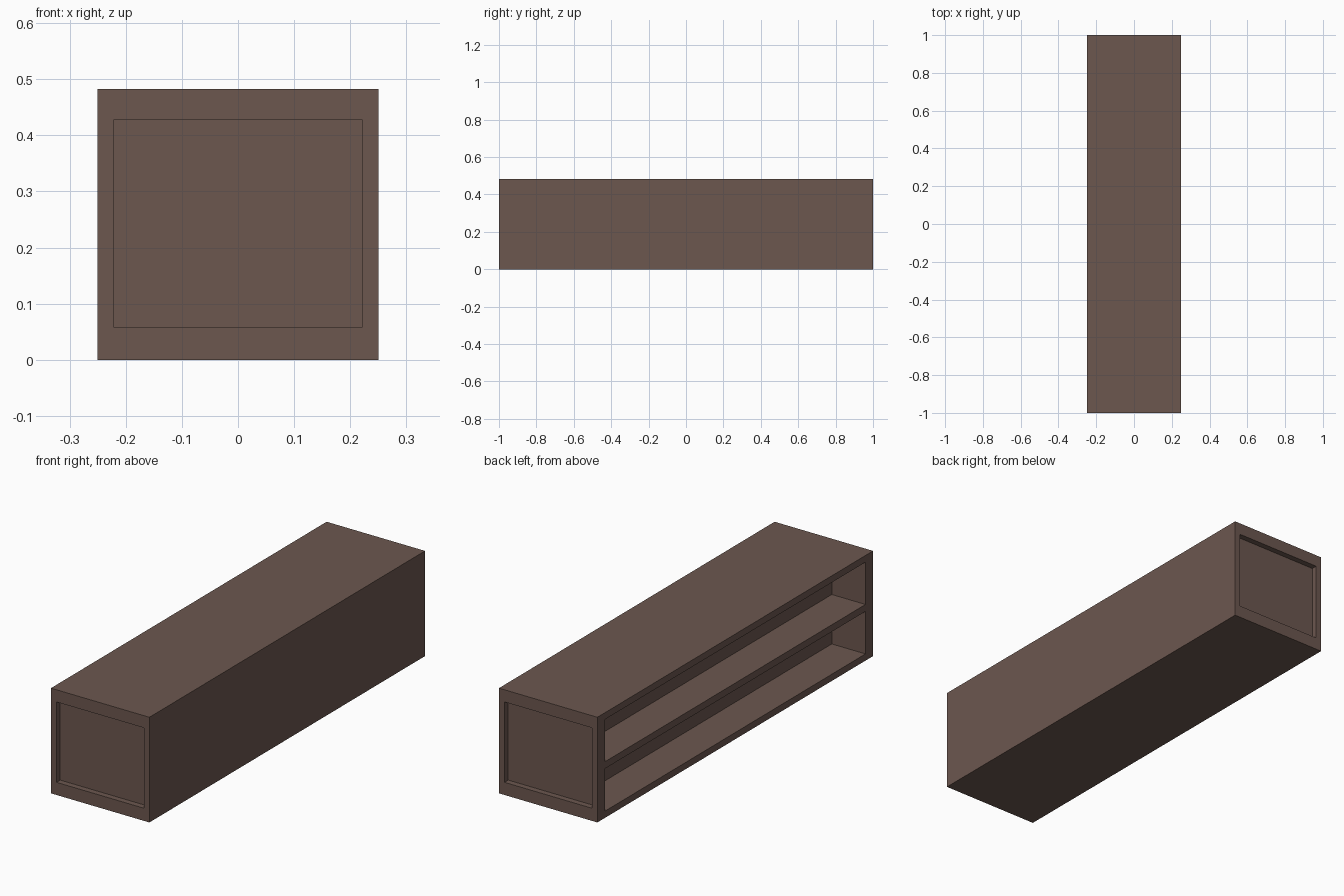
import bpy

if "Cube" in bpy.data.objects:
    bpy.data.objects.remove(bpy.data.objects["Cube"])

W, L, H = 0.25, 1.0, 0.483      # half width, half length, height

wood = bpy.data.materials.new("dark_brown_wood")
wood.diffuse_color = (0.15, 0.095, 0.078, 1)
wood.use_nodes = True
wood.node_tree.nodes["Principled BSDF"].inputs["Base Color"].default_value = wood.diffuse_color


def box(name, lo, hi):
    """Axis-aligned box between two corners."""
    bpy.ops.mesh.primitive_cube_add(size=1)
    ob = bpy.context.object
    ob.name = name
    for v in ob.data.vertices:
        v.co = [(a + b) / 2 + c * (b - a) for a, b, c in zip(lo, hi, v.co)]
    ob.data.materials.append(wood)
    return ob


def carve(target, lo, hi):
    """Cut a box-shaped recess out of the target."""
    cutter = box("recess_cutter", lo, hi)
    cutter.hide_render = True
    mod = target.modifiers.new("recess", 'BOOLEAN')
    mod.operation = 'DIFFERENCE'
    mod.solver = 'EXACT'
    mod.object = cutter
    bpy.context.view_layer.objects.active = target
    bpy.ops.object.modifier_apply(modifier=mod.name)
    bpy.data.objects.remove(cutter, do_unlink=True)


# cabinet body
cabinet = box("shelf_cabinet", (-W, -L, 0), (W, L, H))

# two long open shelves on the -x side
for z0, z1 in ((0.031, 0.226), (0.258, 0.452)):
    carve(cabinet, (-W - 0.1, -0.945, z0), (-0.079, 0.945, z1))

# sunken panel on each end
for s in (-1, 1):
    y0, y1 = sorted((s * 0.973, s * 1.1))
    carve(cabinet, (-0.222, y0, 0.058), (0.222, y1, 0.427))
